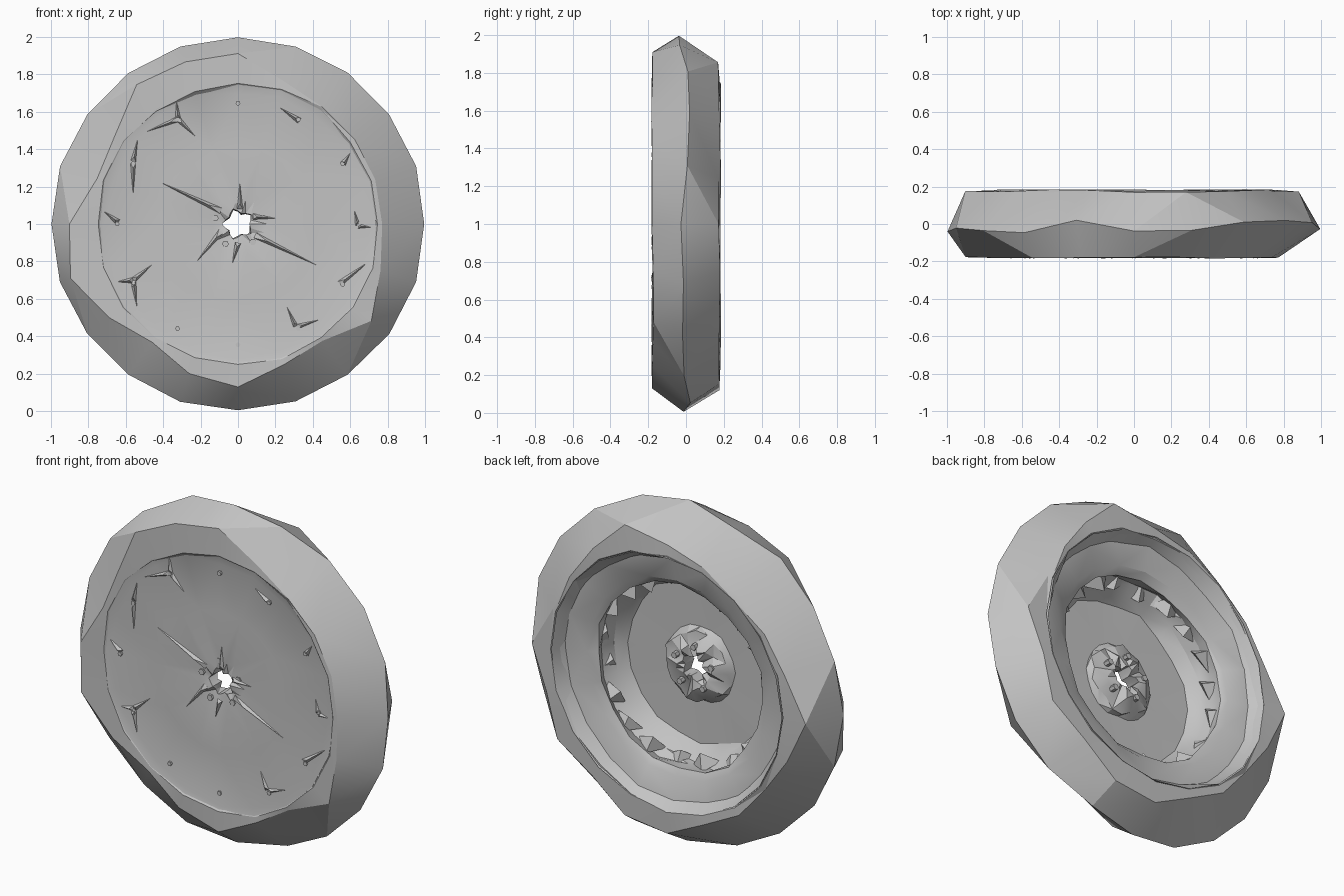
import bpy, bmesh, math, random
from mathutils import Vector

random.seed(4)
N = 20

old = bpy.data.objects.get("Cube")
if old:
    bpy.data.objects.remove(old, do_unlink=True)

grey = bpy.data.materials.new("plain grey")
grey.use_nodes = True
grey.diffuse_color = (0.55, 0.55, 0.55, 1)
grey.node_tree.nodes["Principled BSDF"].inputs["Base Color"].default_value = (0.55, 0.55, 0.55, 1)


def polar(i, r, y, n=N):
    a = 2 * math.pi * i / n
    return Vector((r * math.cos(a), y, 1 + r * math.sin(a)))


def finish(name, bm, angle=25):
    bmesh.ops.recalc_face_normals(bm, faces=bm.faces)
    me = bpy.data.meshes.new(name)
    bm.to_mesh(me)
    bm.free()
    ob = bpy.data.objects.new(name, me)
    bpy.context.collection.objects.link(ob)
    me.materials.append(grey)
    bpy.ops.object.select_all(action='DESELECT')
    ob.select_set(True)
    bpy.context.view_layer.objects.active = ob
    bpy.ops.object.shade_smooth_by_angle(angle=math.radians(angle))
    return ob


def loft(name, rings, angle=25):
    """Closed ring-shaped skin; each ring is (radius or radii, y, radius jitter, y jitter)."""
    bm = bmesh.new()
    loops = []
    for r, y, jr, jy in rings:
        radii = r if isinstance(r, list) else [r] * N
        loops.append([bm.verts.new(polar(i, radii[i] + random.uniform(-jr, jr),
                                         y + random.uniform(-jy, jy))) for i in range(N)])
    for k, a in enumerate(loops):
        b = loops[(k + 1) % len(loops)]
        for i in range(N):
            j = (i + 1) % N
            bm.faces.new((a[i], a[j], b[j], b[i]))
    bmesh.ops.triangulate(bm, faces=bm.faces)
    return finish(name, bm, angle)


# Tyre: uneven shoulders around a pointed tread crest
front_shoulder = [.77, .77, .77, .77, .80, .91, .91, .92, .81, .79,
                  .90, .94, .85, .78, .84, .87, .79, .77, .88, .80]
back_shoulder = [.88, .78, .78, .82, .90, .81, .78, .78, .78, .80,
                 .90, .82, .78, .80, .80, .88, .89, .83, .88, .82]
loft("tyre", [
    (.75, -.18, .01, .003),
    (front_shoulder, -.178, 0, .006),
    (.997, -.012, .003, .035),
    (back_shoulder, .174, 0, .008),
    (.745, .18, .012, .004),
    (.70, .10, 0, 0),
    (.70, -.14, 0, 0),
], 20)

# Wheel: flat front disc with a star-shaped bore, flat ledge and deep well at the back
star = [.06 if i % 4 == 0 else .085 if i % 4 == 2 else .07 for i in range(N)]
loft("wheel", [
    (.752, -.178, 0, 0),
    (.71, -.168, .015, .004),
    (.42, -.165, 0, .003),
    (.14, -.163, .015, .002),
    (star, -.155, 0, .01),
    (star, -.08, .01, .02),
    (.12, -.07, .02, .025),
    (.20, -.10, .02, .01),
    (.22, -.135, .01, 0),
    (.47, -.132, .015, .004),
    (.53, -.07, .015, .02),
    (.56, .0, .015, .02),
    (.54, .06, .015, .01),
    (.58, .085, .01, .01),
    (.71, .12, .012, .015),
    (.748, .183, 0, .003),
])


# Thin creased shards lying on the disc
def shard(bm, a, b, width, lift, y):
    a, b = Vector((a[0], y, a[1])), Vector((b[0], y, b[1]))
    side = (b - a).cross(Vector((0, 1, 0))).normalized() * width
    top = a.lerp(b, .2) + Vector((0, lift, 0))
    base = [bm.verts.new(p) for p in (a + side, a - side, b)]
    tip = bm.verts.new(top)
    for i in range(3):
        bm.faces.new((base[i], base[(i + 1) % 3], tip))
    bm.faces.new(base)


bm = bmesh.new()
for a, b in [((-.09, 1.07), (-.43, 1.23)), ((.09, .94), (.42, .78)),
             ((.01, 1.08), (.01, 1.22)), ((0, .9), (-.03, .79)),
             ((-.09, .96), (-.22, .80)), ((.08, 1.04), (.20, 1.03)),
             ((.33, 1.55), (.21, 1.63)), ((-.32, 1.56), (-.22, 1.46)),
             ((-.32, 1.56), (-.52, 1.48)), ((-.32, 1.56), (-.33, 1.67)),
             ((-.56, 1.33), (-.53, 1.48)), ((-.56, 1.33), (-.56, 1.16)),
             ((-.56, .70), (-.45, .79)), ((-.56, .70), (-.66, .69)),
             ((-.56, .70), (-.54, .56)), ((.31, .45), (.47, .50)),
             ((.31, .45), (.26, .56)), ((.54, .68), (.70, .80)),
             ((.64, .99), (.62, 1.08)), ((.64, .99), (.73, .98)),
             ((.56, 1.32), (.60, 1.38)), ((-.64, 1.01), (-.72, 1.07))]:
    shard(bm, a, b, .016, -.018, -.166)
finish("disc_shards", bm, 10)


# Small studs through the disc and around the hub
def studs(name, count, radius, size, y, depth, phase):
    bm = bmesh.new()
    for k in range(count):
        c = polar(k + phase, radius, y, count)
        ring = [Vector((size * math.cos(t), 0, size * math.sin(t)))
                for t in (i * math.pi / 3 for i in range(6))]
        ends = [[bm.verts.new(c + v + Vector((0, s * depth, 0))) for v in ring] for s in (-1, 1)]
        for i in range(6):
            j = (i + 1) % 6
            bm.faces.new((ends[0][i], ends[0][j], ends[1][j], ends[1][i]))
        for e in ends:
            bm.faces.new(e)
    return finish(name, bm)


studs("rim_studs", 12, .645, .013, -.165, .012, 0)
studs("hub_studs", 5, .125, .018, -.11, .058, .3)

# Broken wedges along the inside of the well
bm = bmesh.new()
for k in range(N):
    y = random.uniform(-.07, .0)
    pts = [polar(k, .54, y - .05), polar(k + .9, .56, y), polar(k + .3, .56, y + .07),
           polar(k + random.uniform(.2, .7), random.uniform(.46, .52), y + .02)]
    v = [bm.verts.new(p) for p in pts]
    for tri in ((0, 1, 2), (0, 1, 3), (1, 2, 3), (2, 0, 3)):
        bm.faces.new([v[i] for i in tri])
finish("well_wedges", bm, 10)
